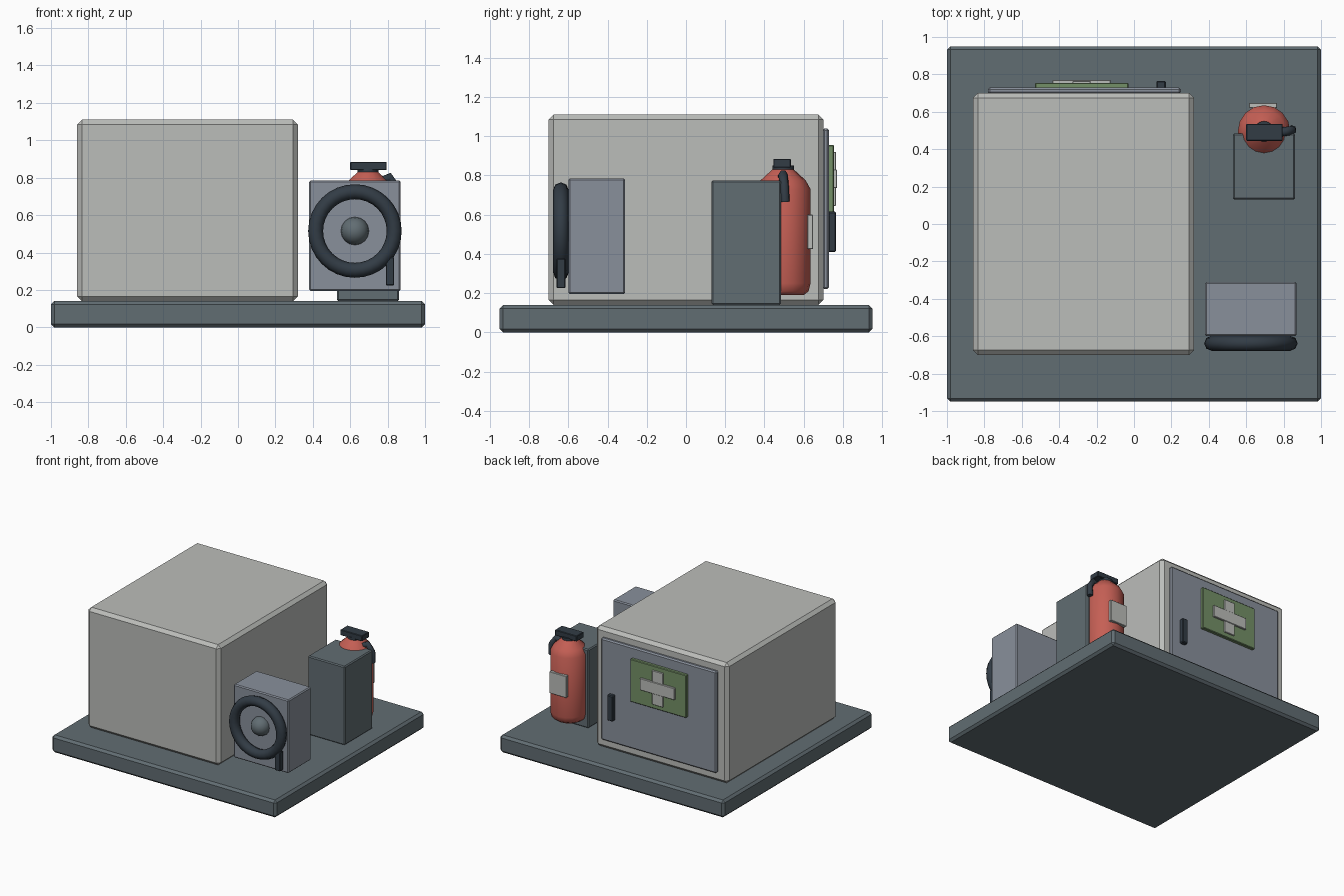
import bpy, math
from mathutils import Vector

cube = bpy.data.objects.get("Cube")
if cube:
    bpy.data.objects.remove(cube, do_unlink=True)


def material(name, r, g, b):
    m = bpy.data.materials.new(name)
    m.use_nodes = True
    m.diffuse_color = (r, g, b, 1)
    m.node_tree.nodes["Principled BSDF"].inputs["Base Color"].default_value = (r, g, b, 1)
    return m


PALE = material("pale grey", .50, .51, .49)
SLATE = material("slate", .12, .153, .17)
STEEL = material("blue steel", .25, .28, .33)
DARK = material("dark rubber", .032, .045, .06)
RED = material("red paint", .56, .115, .09)
GREEN = material("green sign", .175, .28, .135)


def finish(ob, name, mat, angle=None):
    ob.name = name
    ob.data.materials.append(mat)
    if angle:
        bpy.ops.object.shade_smooth_by_angle(angle=math.radians(angle))
    return ob


def box(name, mat, xs, ys, zs, bevel=0.006):
    """Bevelled box from its extents on each axis."""
    lo, hi = (Vector(v) for v in zip(xs, ys, zs))
    bpy.ops.mesh.primitive_cube_add(size=1, location=(lo + hi) / 2)
    ob = bpy.context.object
    ob.scale = hi - lo
    bpy.ops.object.transform_apply(location=False, rotation=False, scale=True)
    if bevel:
        mod = ob.modifiers.new("edge", 'BEVEL')
        mod.width = bevel
        mod.segments = 1
    return finish(ob, name, mat)


def lathe(name, mat, profile, centre, sides=16):
    """Turned solid from (radius, height) pairs."""
    verts, faces = [], []
    for r, z in profile:
        for i in range(sides):
            a = math.tau * i / sides
            verts.append((r * math.cos(a), r * math.sin(a), z))
    for j in range(len(profile) - 1):
        for i in range(sides):
            k = (i + 1) % sides
            faces.append((j * sides + i, j * sides + k, (j + 1) * sides + k, (j + 1) * sides + i))
    faces.append(tuple(reversed(range(sides))))
    faces.append(tuple(range(len(verts) - sides, len(verts))))
    me = bpy.data.meshes.new(name)
    me.from_pydata(verts, [], faces)
    ob = bpy.data.objects.new(name, me)
    bpy.context.collection.objects.link(ob)
    ob.location = (*centre, 0)
    bpy.ops.object.select_all(action='DESELECT')
    ob.select_set(True)
    bpy.context.view_layer.objects.active = ob
    return finish(ob, name, mat, 40)


# Base slab and cabinet
box("base_slab", SLATE, (-1, 1), (-.95, .95), (0, .14), .018)
box("cabinet", PALE, (-.86, .32), (-.7, .7), (.14, 1.11), .025)

# Cabinet door with handle and cross sign
box("door", STEEL, (-.78, .25), (.695, .73), (.22, 1.04), .01)
box("door_handle", DARK, (.12, .17), (.725, .765), (.41, .615))
box("sign_panel", GREEN, (-.53, -.03), (.725, .755), (.61, .955), .005)
box("cross_upright", PALE, (-.328, -.232), (.75, .765), (.645, .92), .003)
box("cross_bar", PALE, (-.435, -.125), (.75, .77), (.735, .83), .003)

# Sounder box with ring, centre dome and lever
box("sounder_box", STEEL, (.38, .87), (-.6, -.31), (.195, .785), .008)
bpy.ops.mesh.primitive_torus_add(location=(.625, -.638, .515), rotation=(math.pi / 2, 0, 0),
                                 major_radius=.21, minor_radius=.04,
                                 major_segments=32, minor_segments=8)
finish(bpy.context.object, "sounder_ring", DARK, 60)
bpy.ops.mesh.primitive_uv_sphere_add(segments=16, ring_count=8, radius=.075,
                                     location=(.625, -.6, .515), rotation=(math.pi / 2, 0, 0))
finish(bpy.context.object, "sounder_dome", SLATE, 60)
box("sounder_lever", DARK, (.79, .835), (-.66, -.615), (.225, .375), .004)

# Extinguisher with its backing box
box("extinguisher_mount", SLATE, (.53, .86), (.13, .485), (.14, .775), .008)
centre = (.695, .495)
lathe("extinguisher_body", RED,
      [(.105, .19), (.13, .21), (.14, .25), (.14, .73), (.115, .775), (.055, .83)], centre)
lathe("extinguisher_neck", DARK, [(.055, .82), (.055, .85)], centre)
box("extinguisher_handle", DARK, (.6, .795), (.445, .535), (.84, .885), .004)
box("extinguisher_label", PALE, (.615, .765), (.62, .648), (.425, .6), .003)

# Hose
curve = bpy.data.curves.new("hose", 'CURVE')
curve.dimensions = '3D'
curve.bevel_depth = .024
curve.bevel_resolution = 1
curve.use_fill_caps = True
path = [(.77, .49, .785), (.81, .495, .805), (.845, .5, .75), (.845, .505, .665)]
spline = curve.splines.new('POLY')
spline.points.add(len(path) - 1)
for point, co in zip(spline.points, path):
    point.co = (*co, 1)
hose = bpy.data.objects.new("extinguisher_hose", curve)
bpy.context.collection.objects.link(hose)
curve.materials.append(DARK)
